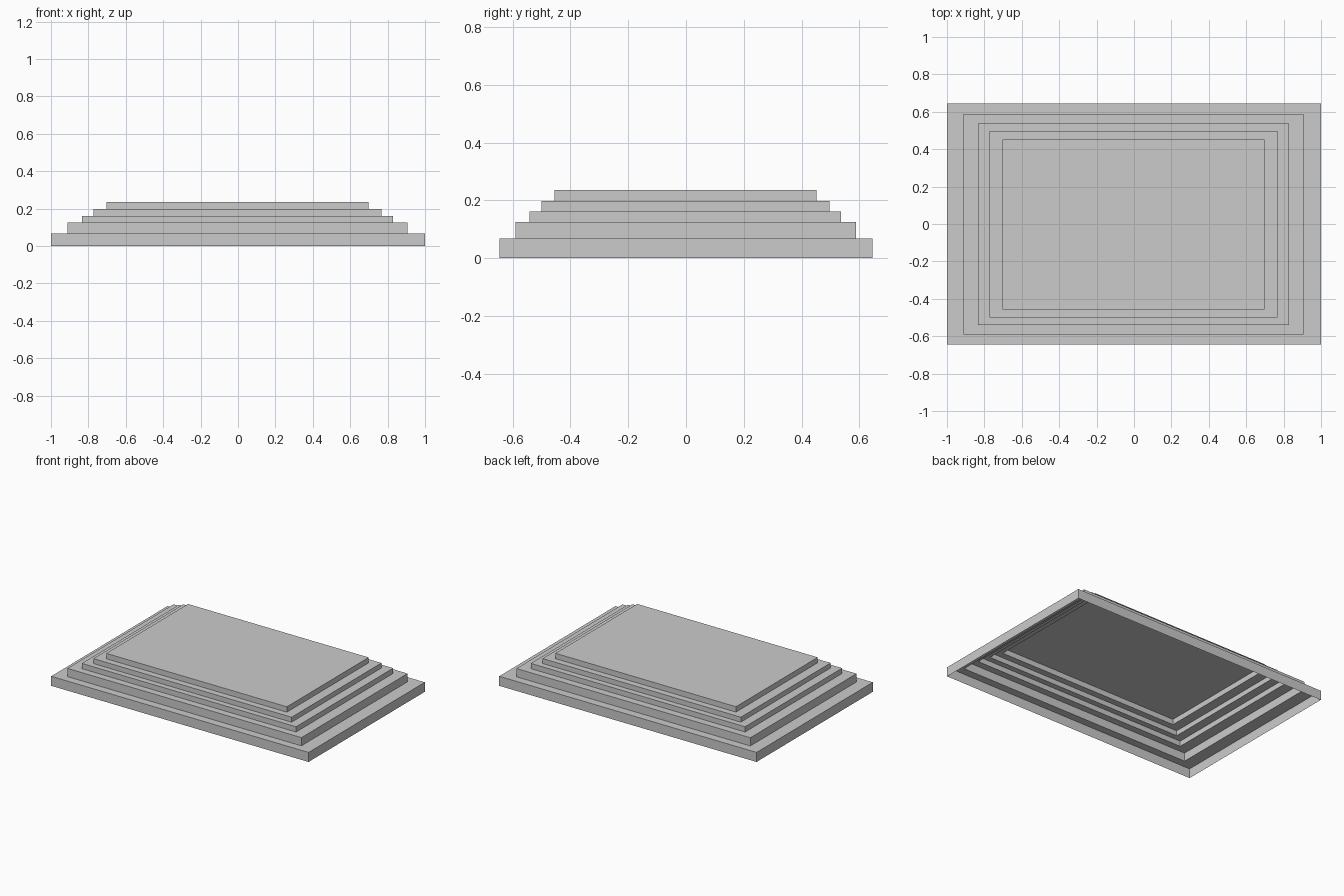
import bpy, bmesh

if "Cube" in bpy.data.objects:
    bpy.data.objects.remove(bpy.data.objects["Cube"])

# Tiers from bottom to top: x min, x max, y min, y max, top height
TIERS = [
    (-1.0, 1.0, -0.645, 0.645, 0.067),
    (-0.912, 0.906, -0.59, 0.588, 0.125),
    (-0.835, 0.83, -0.541, 0.537, 0.162),
    (-0.773, 0.767, -0.501, 0.496, 0.197),
    (-0.704, 0.699, -0.456, 0.451, 0.235),
]

bm = bmesh.new()


def ring(x0, x1, y0, y1, z):
    return [bm.verts.new((x, y, z)) for x, y in ((x0, y0), (x1, y0), (x1, y1), (x0, y1))]


# Hollow stepped shell, open underneath: alternating risers and treads
rings = []
base = 0.0
for x0, x1, y0, y1, top in TIERS:
    rings += [ring(x0, x1, y0, y1, base), ring(x0, x1, y0, y1, top)]
    base = top
for low, high in zip(rings, rings[1:]):
    for i in range(4):
        j = (i + 1) % 4
        bm.faces.new((low[i], low[j], high[j], high[i]))

# Flat top platform
bm.faces.new(rings[-1])

mesh = bpy.data.meshes.new("stepped_platform")
bm.to_mesh(mesh)
bm.free()
bpy.context.collection.objects.link(bpy.data.objects.new("stepped_platform", mesh))
